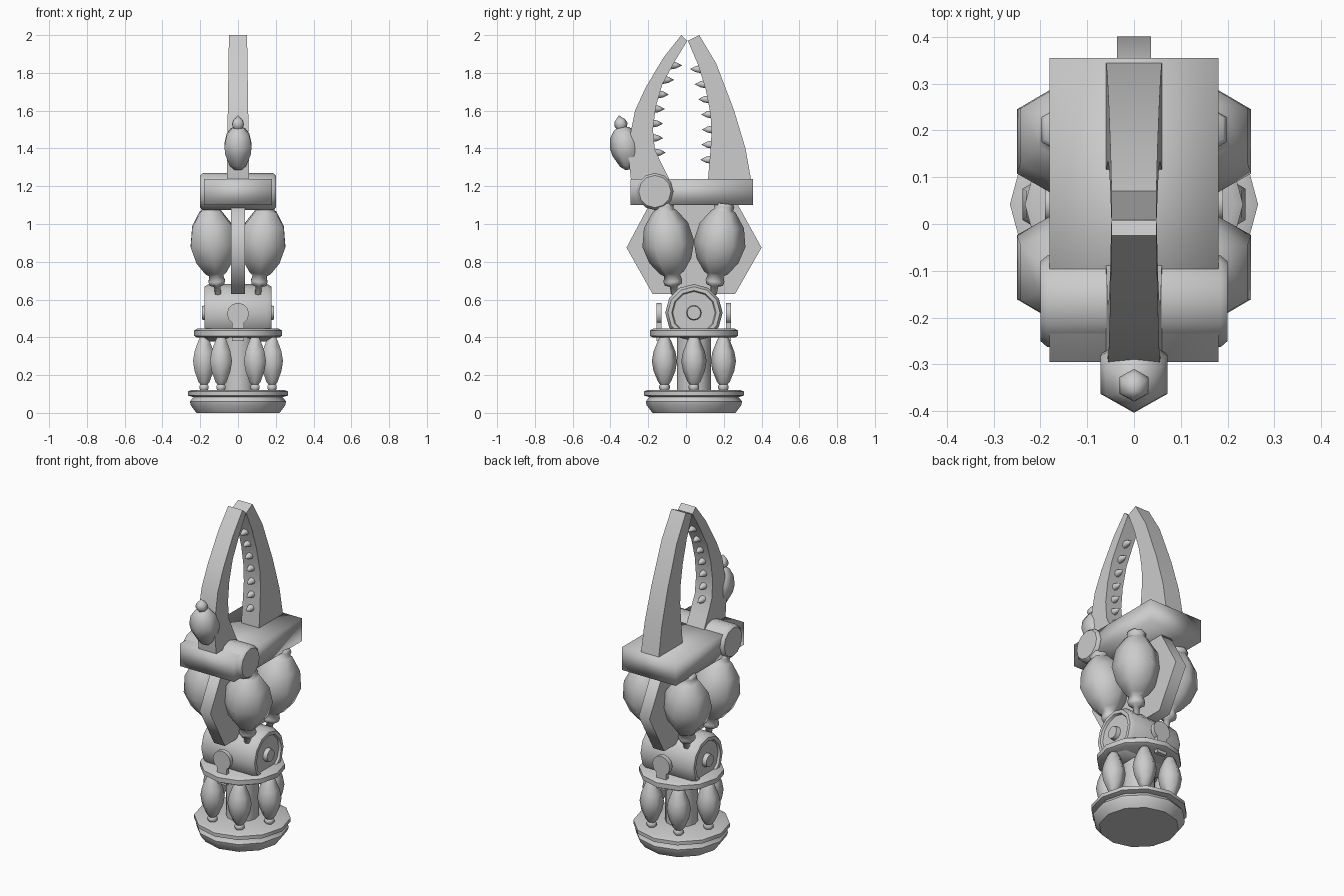
import bpy, bmesh, math
from mathutils import Matrix, Vector

cube = bpy.data.objects.get("Cube")
if cube:
    bpy.data.objects.remove(cube, do_unlink=True)

grey = bpy.data.materials.new("plain_grey")
grey.use_nodes = True
COLOUR = (0.6, 0.6, 0.6, 1)
grey.diffuse_color = COLOUR
grey.node_tree.nodes["Principled BSDF"].inputs["Base Color"].default_value = COLOUR

CY = 0.042  # axis of the stand


def finish(bm, name, angle, matrix=None):
    bmesh.ops.remove_doubles(bm, verts=bm.verts, dist=1e-5)
    bmesh.ops.recalc_face_normals(bm, faces=bm.faces)
    mesh = bpy.data.meshes.new(name)
    bm.to_mesh(mesh)
    bm.free()
    mesh.materials.append(grey)
    mesh.shade_smooth()
    mesh.set_sharp_from_angle(angle=math.radians(angle))
    ob = bpy.data.objects.new(name, mesh)
    bpy.context.collection.objects.link(ob)
    if matrix:
        ob.matrix_world = matrix
    return ob


def lathe(name, profile, sides, matrix, phase=0.0, angle=40):
    """Turn (radius, height) points about local z."""
    bm = bmesh.new()
    rings = []
    for r, h in profile:
        rings.append([bm.verts.new((r * math.cos(phase + math.tau * i / sides),
                                    r * math.sin(phase + math.tau * i / sides), h))
                      for i in range(sides)])
    for a, b in zip(rings, rings[1:]):
        for i in range(sides):
            j = (i + 1) % sides
            bm.faces.new((a[i], a[j], b[j], b[i]))
    for ring, (r, h) in ((rings[0], profile[0]), (rings[-1], profile[-1])):
        if r > 0:
            bm.faces.new(ring)
    return finish(bm, name, angle, matrix)


def prism(name, outline, half_width, angle=40):
    """Extrude a (y, z) outline across x; half_width is a function of z."""
    bm = bmesh.new()
    left, right = ([bm.verts.new((s * half_width(z), y, z)) for y, z in outline]
                   for s in (1, -1))
    bm.faces.new(left)
    bm.faces.new(right[::-1])
    n = len(outline)
    for i in range(n):
        j = (i + 1) % n
        bm.faces.new((left[i], left[j], right[j], right[i]))
    return finish(bm, name, angle)


def along(bottom, top):
    """Frame whose z runs from bottom to top, keeping x close to world x."""
    z = (Vector(top) - Vector(bottom)).normalized()
    y = z.cross(Vector((1, 0, 0))).normalized()
    x = y.cross(z)
    m = Matrix((x, y, z)).transposed().to_4x4()
    m.translation = Vector(bottom)
    return m


def bulb(name, profile, bottom, top):
    """Six-sided swollen capsule with points on the front and back."""
    length = (Vector(top) - Vector(bottom)).length
    lathe(name, [(r, t * length) for r, t in profile], 6,
          along(bottom, top), math.pi / 2, 75)


def at(x, y, z):
    return Matrix.Translation((x, y, z))


TURN_X = Matrix.Rotation(math.pi / 2, 4, 'Y')
TURN_Y = Matrix.Rotation(math.pi / 2, 4, 'X')

# Base discs, column and upper ring
lathe("base_foot", [(.22, 0), (.25, .04), (.255, .06), (.235, .085), (.235, .1)], 12, at(0, CY, 0))
lathe("base_rim", [(.235, .083), (.265, .092), (.265, .113), (.245, .122)], 12, at(0, CY, 0))
lathe("column", [(.09, .1), (.09, .42)], 12, at(0, CY, 0))
lathe("upper_ring", [(.215, .398), (.233, .408), (.233, .436), (.215, .447)], 12, at(0, CY, 0))

# Six stand pistons
PISTON = [(.02, 0), (.028, .05), (.028, .1), (.022, .12), (.034, .17), (.058, .37),
          (.067, .55), (.058, .72), (.035, .92), (.022, 1)]
for i in range(6):
    a = i * math.pi / 3
    x, y = .18 * math.cos(a), CY + .18 * math.sin(a)
    bulb("stand_piston", PISTON, (x, y, .115), (x, y, .405))

# Wrist joint drum with recessed ends and bolts
END = [(.152, .155), (.138, .178), (.118, .178), (.112, .165), (.04, .165), (.036, .19), (0, .19)]
lathe("wrist_drum", [(r, -h) for r, h in END[::-1]] + END, 12, at(0, CY, .53) @ TURN_X)

# Round lugs in front of and behind the drum
for y in (-.143, .225):
    lathe("wrist_lug", [(.058, -.013), (.058, .013)], 12, at(0, y, .525) @ TURN_Y)
    prism("lug_stem", [(y - .013, .38), (y + .013, .38), (y + .013, .5), (y - .013, .5)],
          lambda z: .032)

# Hexagonal spine plate
prism("spine_plate", [(-.177, .63), (.26, .63), (.4, .875), (.27, 1.11), (-.19, 1.11), (-.315, .875)],
      lambda z: .036, 70)

# Four large arm bulbs
MUSCLE = [(0, 0), (.018, .02), (.02, .1), (.045, .12), (.05, .16), (.042, .22), (.065, .25), (.112, .38),
          (.138, .56), (.118, .76), (.065, .91), (.05, .93), (.054, .97), (.045, 1)]
for s in (1, -1):
    for y0, y1 in ((-.06, -.12), (.144, .204)):
        bulb("arm_bulb", MUSCLE, (s * .105, y0, .62), (s * .152, y1, 1.11))

# Hand platform and hinge barrel
prism("hand_platform", [(-.295, 1.1), (.355, 1.1), (.355, 1.237), (-.295, 1.237)], lambda z: .18, 95)
lathe("hinge_barrel", [(.085, -.2), (.098, -.185), (.098, .185), (.085, .2)], 12,
      at(0, -.165, 1.172) @ TURN_X)


# Claw jaws
def jaw_width(z):
    return .06 - .012 * (z - 1.2) / .8


FRONT_INNER = [(.007, 1.97), (-.06, 1.86), (-.125, 1.74), (-.16, 1.62), (-.175, 1.5),
               (-.165, 1.395), (-.125, 1.31), (-.08, 1.22)]
FRONT_OUTER = [(-.29, 1.22), (-.31, 1.4), (-.27, 1.6), (-.215, 1.72), (-.12, 1.88), (-.025, 2)]
BACK_INNER = [(.01, 1.97), (.065, 1.84), (.105, 1.71), (.13, 1.58), (.135, 1.48), (.13, 1.395), (.115, 1.22)]
BACK_OUTER = [(.347, 1.22), (.315, 1.4), (.255, 1.6), (.16, 1.85), (.07, 2)]
prism("front_jaw", FRONT_INNER + FRONT_OUTER, jaw_width)
prism("back_jaw", BACK_INNER + BACK_OUTER, jaw_width)


# Cone teeth along the inner edges
def edge_y(edge, z):
    for (ya, za), (yb, zb) in zip(edge, edge[1:]):
        if zb <= z <= za:
            return ya + (yb - ya) * (z - za) / (zb - za)


for edge, s, top, step in ((FRONT_INNER, 1, 1.84, .077), (BACK_INNER, -1, 1.82, .08)):
    for i in range(7):
        z = top - i * step
        y = edge_y(edge, z)
        lathe("tooth", [(.022, -.012), (.016, .02), (0, .05)], 8,
              along((0, y, z), (0, y + s, z)), 0, 60)

# Bulb on the back of the front jaw
KNUCKLE = [(.025, 0), (.05, .08), (.078, .3), (.083, .45), (.07, .63), (.042, .75), (.028, .77),
           (.036, .83), (.03, .9), (0, 1)]
bulb("jaw_bulb", KNUCKLE, (0, -.295, 1.29), (0, -.355, 1.575))
